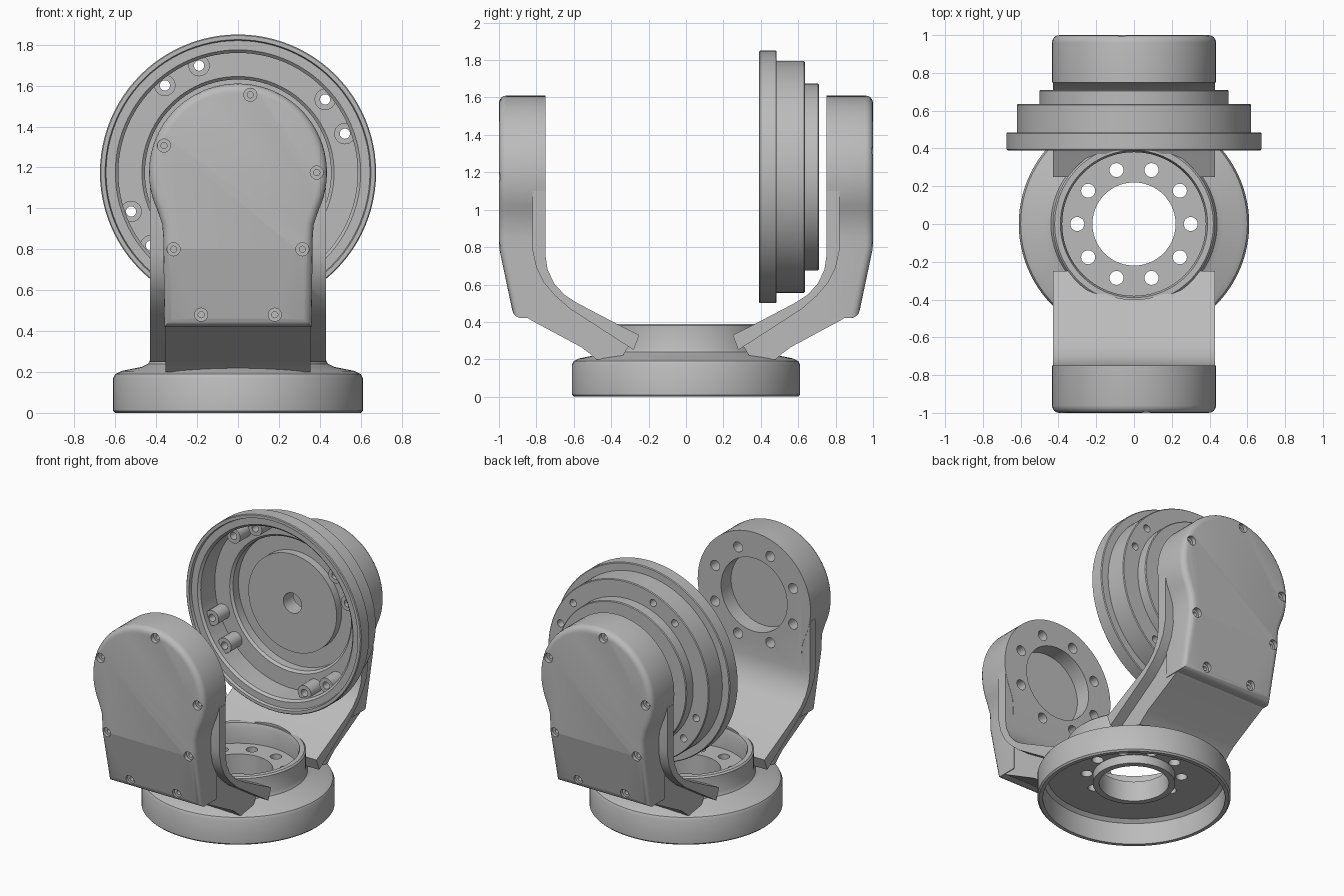
import bpy, bmesh
from math import sin, cos, pi, radians
from mathutils import Matrix, Vector

if "Cube" in bpy.data.objects:
    bpy.data.objects.remove(bpy.data.objects["Cube"])

grey = bpy.data.materials.new("machined_grey")
grey.use_nodes = True
grey.diffuse_color = (0.5, 0.5, 0.5, 1)
grey.node_tree.nodes["Principled BSDF"].inputs["Base Color"].default_value = (0.5, 0.5, 0.5, 1)

AXIS_Z = 1.175   # height of the tilt axis


def make(name, bm):
    bmesh.ops.recalc_face_normals(bm, faces=bm.faces)
    mesh = bpy.data.meshes.new(name)
    bm.to_mesh(mesh)
    bm.free()
    mesh.materials.append(grey)
    obj = bpy.data.objects.new(name, mesh)
    bpy.context.collection.objects.link(obj)
    return obj


def lathe(name, profile, steps=96):
    """Closed (radius, height) profile turned about z."""
    bm = bmesh.new()
    rings = [[bm.verts.new((r * cos(2 * pi * i / steps), r * sin(2 * pi * i / steps), z))
              for r, z in profile] for i in range(steps)]
    n = len(profile)
    for i in range(steps):
        a, b = rings[i], rings[(i + 1) % steps]
        for j in range(n):
            k = (j + 1) % n
            bm.faces.new((a[j], b[j], b[k], a[k]))
    return make(name, bm)


def extrude(points, offset):
    bm = bmesh.new()
    face = bm.faces.new([bm.verts.new(p) for p in points])
    out = bmesh.ops.extrude_face_region(bm, geom=[face])
    verts = [g for g in out["geom"] if isinstance(g, bmesh.types.BMVert)]
    bmesh.ops.translate(bm, verts=verts, vec=offset)
    bmesh.ops.recalc_face_normals(bm, faces=bm.faces)
    return bm


def rods(name, centres, radius, start, end, axis="y", sides=24):
    """Cylinders along y at (x, z) centres, or along z at (x, y) centres."""
    bm = bmesh.new()
    mid = (start + end) / 2
    for u, v in centres:
        if axis == "y":
            m = Matrix.Translation((u, mid, v)) @ Matrix.Rotation(pi / 2, 4, "X")
        else:
            m = Matrix.Translation((u, v, mid))
        bmesh.ops.create_cone(bm, cap_ends=True, segments=sides, radius1=radius,
                              radius2=radius, depth=abs(end - start), matrix=m)
    return make(name, bm)


def combine(obj, tool, operation="DIFFERENCE"):
    mod = obj.modifiers.new("bool", "BOOLEAN")
    mod.solver = "EXACT"
    mod.operation = operation
    mod.object = tool
    bpy.context.view_layer.objects.active = obj
    bpy.ops.object.modifier_apply(modifier=mod.name)
    bpy.data.objects.remove(tool)


def circle(radius, angles, v=0):
    return [(radius * cos(radians(a)), v + radius * sin(radians(a))) for a in angles]


def smooth(obj):
    bpy.ops.object.select_all(action="DESELECT")
    obj.select_set(True)
    bpy.context.view_layer.objects.active = obj
    bpy.ops.object.shade_smooth_by_angle(angle=radians(30))


# Base: hollow cup with a raised hub and a drilled floor
base = lathe("base", [
    (0.575, 0), (0.60, 0), (0.61, 0.01), (0.61, 0.17), (0.60, 0.19), (0.57, 0.205),
    (0.47, 0.225), (0.44, 0.24), (0.43, 0.26), (0.43, 0.38), (0.42, 0.39), (0.39, 0.39),
    (0.38, 0.36), (0.38, 0.25), (0.22, 0.25), (0.22, 0.11), (0.26, 0.11), (0.26, 0.17),
    (0.55, 0.17), (0.575, 0.15)])
combine(base, rods("floor_holes", circle(0.3, range(0, 360, 36)), 0.037, 0.1, 0.3, "z"))
smooth(base)

# Arm head: rounded housing with a tapered lower face
half = [(0.37, 0.92), (0.365, 0.85), (0.36, 0.42)]
outline = (circle(0.435, [-25 + 230 * i / 48 for i in range(49)], AXIS_Z)
           + [(-x, z) for x, z in half] + half[::-1])
bm = extrude([(x, -0.75, z) for x, z in outline], (0, -0.25, 0))
cut = bmesh.ops.bisect_plane(bm, geom=bm.verts[:] + bm.edges[:] + bm.faces[:],
                             plane_co=(0, -1, 0.8), plane_no=Vector((0, -0.38, -0.08)),
                             clear_outer=True)
bmesh.ops.holes_fill(bm, edges=[e for e in bm.edges if e.is_boundary], sides=0)
bmesh.ops.recalc_face_normals(bm, faces=bm.faces)
rim = [e for e in bm.edges if all(v.co.y < -0.91 for v in e.verts)
       and e.calc_face_angle(0) > radians(30)]
bmesh.ops.bevel(bm, geom=rim, offset=0.04, segments=4, profile=0.5,
                affect="EDGES", clamp_overlap=False)
arm = make("front_arm", bm)

# Arm web: wide thin strip backed by a narrower thick core, side profiles in (y, z)
strip = [(-0.82, 1.1), (-0.82, 0.78), (-0.80, 0.69), (-0.76, 0.61), (-0.70, 0.54),
         (-0.62, 0.47), (-0.28, 0.25), (-0.25, 0.33), (-0.37, 0.39), (-0.58, 0.50),
         (-0.65, 0.545), (-0.705, 0.605), (-0.74, 0.68), (-0.752, 0.76), (-0.752, 1.1)]
core = [(-0.80, 0.75), (-0.86, 0.43), (-0.83, 0.41), (-0.56, 0.265), (-0.52, 0.235),
        (-0.48, 0.2), (-0.35, 0.2), (-0.3, 0.28), (-0.6, 0.48), (-0.7, 0.58), (-0.77, 0.75)]
for part, profile, w in (("strip", strip, 0.43), ("core", core, 0.355)):
    web = make(part, extrude([(-w, y, z) for y, z in profile], (2 * w, 0, 0)))
    combine(arm, web, "UNION")

# Clear the hub bore, then cut the bearing seat and its bolt circle
combine(arm, rods("hub_bore", [(0, 0)], 0.4, 0, 1, "z", 96))
combine(arm, rods("bearing_seat", [(0, AXIS_Z)], 0.255, -0.86, -0.7, sides=64))
combine(arm, rods("seat_holes", circle(0.325, [22.5 + 45 * i for i in range(8)], AXIS_Z),
                  0.035, -0.83, -0.7))

# Cover screws: counterbore and socket
screws = circle(0.385, (81, 0, 160), AXIS_Z)
combine(arm, rods("upper_bores", screws, 0.032, -1.05, -0.97))
combine(arm, rods("upper_sockets", screws, 0.015, -1.05, -0.94))
for x, z, y in ((0.315, 0.8, -0.97), (0.18, 0.48, -0.91)):
    pair = [(x, z), (-x, z)]
    combine(arm, rods("lower_bores", pair, 0.032, -1.05, y))
    combine(arm, rods("lower_sockets", pair, 0.015, -1.05, y + 0.03))
smooth(arm)

# Opposite arm
back_arm = arm.copy()
back_arm.data = arm.data.copy()
back_arm.name = "back_arm"
back_arm.rotation_euler.z = pi
bpy.context.collection.objects.link(back_arm)

# Stepped flange, open to the front, with an inner seat and raised centre
flange = lathe("flange", [
    (0.07, 0.71), (0.495, 0.71), (0.5, 0.705), (0.5, 0.635), (0.615, 0.635), (0.62, 0.63),
    (0.62, 0.485), (0.67, 0.485), (0.675, 0.48), (0.675, 0.395), (0.67, 0.39),
    (0.65, 0.39), (0.645, 0.41), (0.60, 0.41), (0.585, 0.425), (0.585, 0.58),
    (0.47, 0.58), (0.455, 0.595), (0.455, 0.655), (0.34, 0.655), (0.34, 0.60), (0.07, 0.60)])
flange.data.transform(Matrix.Translation((0, 0, AXIS_Z)) @ Matrix.Rotation(-pi / 2, 4, "X"))
bolts = circle(0.556, [a + d for a in (20, 110, 200, 290) for d in (0, 20)], AXIS_Z)
combine(flange, rods("bosses", bolts, 0.052, 0.46, 0.6), "UNION")
combine(flange, rods("flange_holes", bolts, 0.025, 0.3, 0.8))
smooth(flange)
